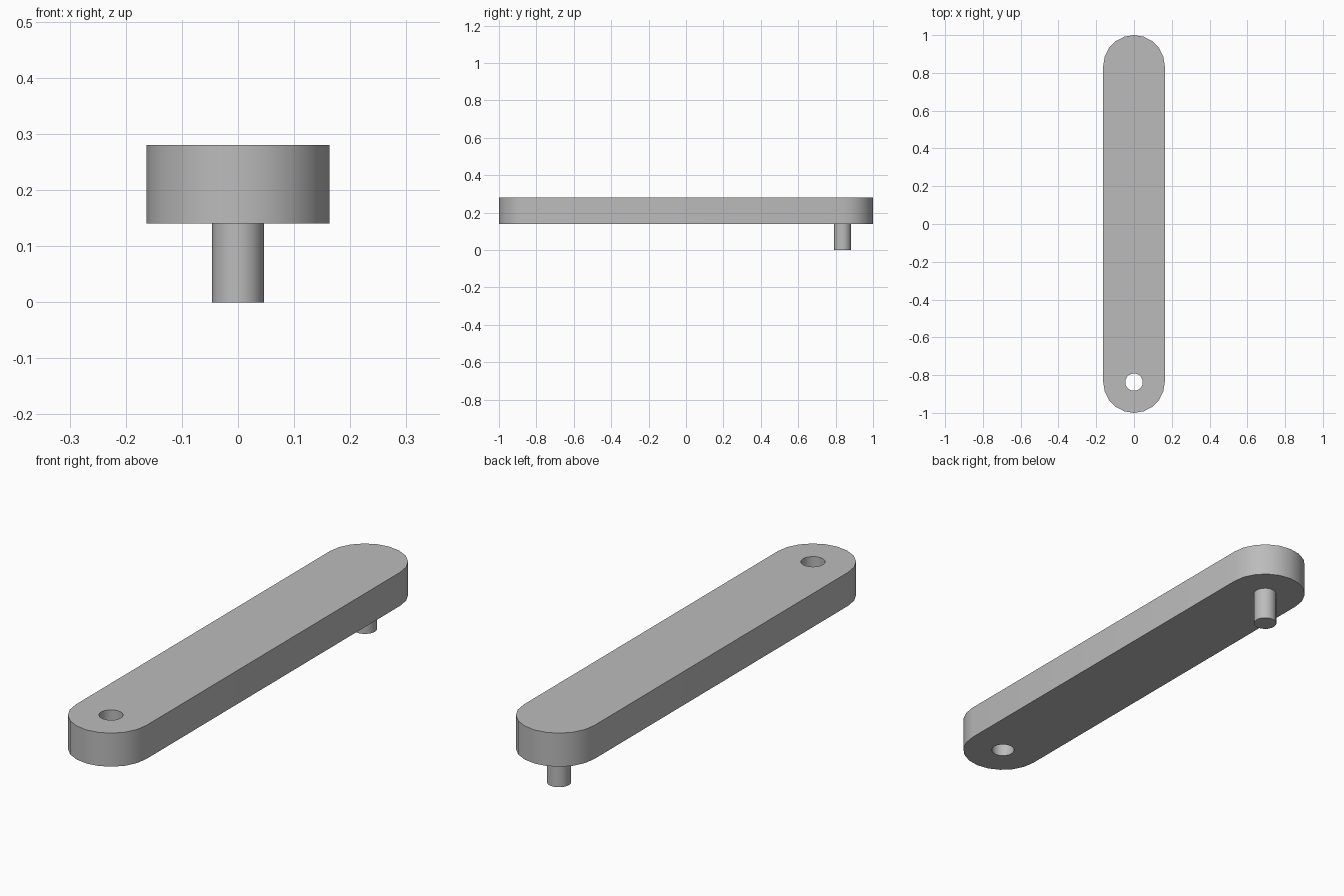
import bpy, bmesh, math
from mathutils import Vector

cube = bpy.data.objects.get("Cube")
if cube:
    bpy.data.objects.remove(cube, do_unlink=True)

ARM_R, PIN_R, END_Y = 0.163, 0.046, 0.837
BOTTOM, TOP = 0.14, 0.28
STEP = math.pi / 10

grey = bpy.data.materials.new("plain grey")
grey.use_nodes = True
colour = (0.5, 0.5, 0.5, 1)
grey.diffuse_color = colour
grey.node_tree.nodes["Principled BSDF"].inputs["Base Color"].default_value = colour


def arc(radius, y, first, count):
    """Points along an arc, counted in equal angular steps."""
    return [(radius * math.cos(i * STEP), y + radius * math.sin(i * STEP))
            for i in range(first, first + count)]


def prism(name, loops, z0, z1):
    """Extrude closed outlines; any loop after the first is a hole."""
    bm = bmesh.new()
    for loop in loops:
        verts = [bm.verts.new((x, y, z0)) for x, y in loop]
        for a, b in zip(verts, verts[1:] + verts[:1]):
            bm.edges.new((a, b))
    bmesh.ops.triangle_fill(bm, edges=bm.edges[:], use_beauty=True, normal=Vector((0, 0, 1)))
    out = bmesh.ops.extrude_face_region(bm, geom=bm.faces[:], use_keep_orig=True)
    moved = [v for v in out["geom"] if isinstance(v, bmesh.types.BMVert)]
    bmesh.ops.translate(bm, verts=moved, vec=(0, 0, z1 - z0))
    bmesh.ops.dissolve_limit(bm, angle_limit=0.01, verts=bm.verts[:], edges=bm.edges[:])
    bmesh.ops.recalc_face_normals(bm, faces=bm.faces[:])
    mesh = bpy.data.meshes.new(name)
    bm.to_mesh(mesh)
    bm.free()
    mesh.materials.append(grey)
    obj = bpy.data.objects.new(name, mesh)
    bpy.context.collection.objects.link(obj)
    bpy.ops.object.select_all(action="DESELECT")
    obj.select_set(True)
    bpy.context.view_layer.objects.active = obj
    bpy.ops.object.shade_smooth_by_angle(angle=math.radians(30))
    return obj


# Round-ended arm with a through hole near the front
outline = arc(ARM_R, END_Y, 0, 11) + arc(ARM_R, -END_Y, 10, 11)
prism("arm", [outline, arc(PIN_R, -END_Y, 0, 20)], BOTTOM, TOP)

# Pin hanging below the back end
prism("pin", [arc(PIN_R, END_Y, 0, 20)], 0, BOTTOM)
